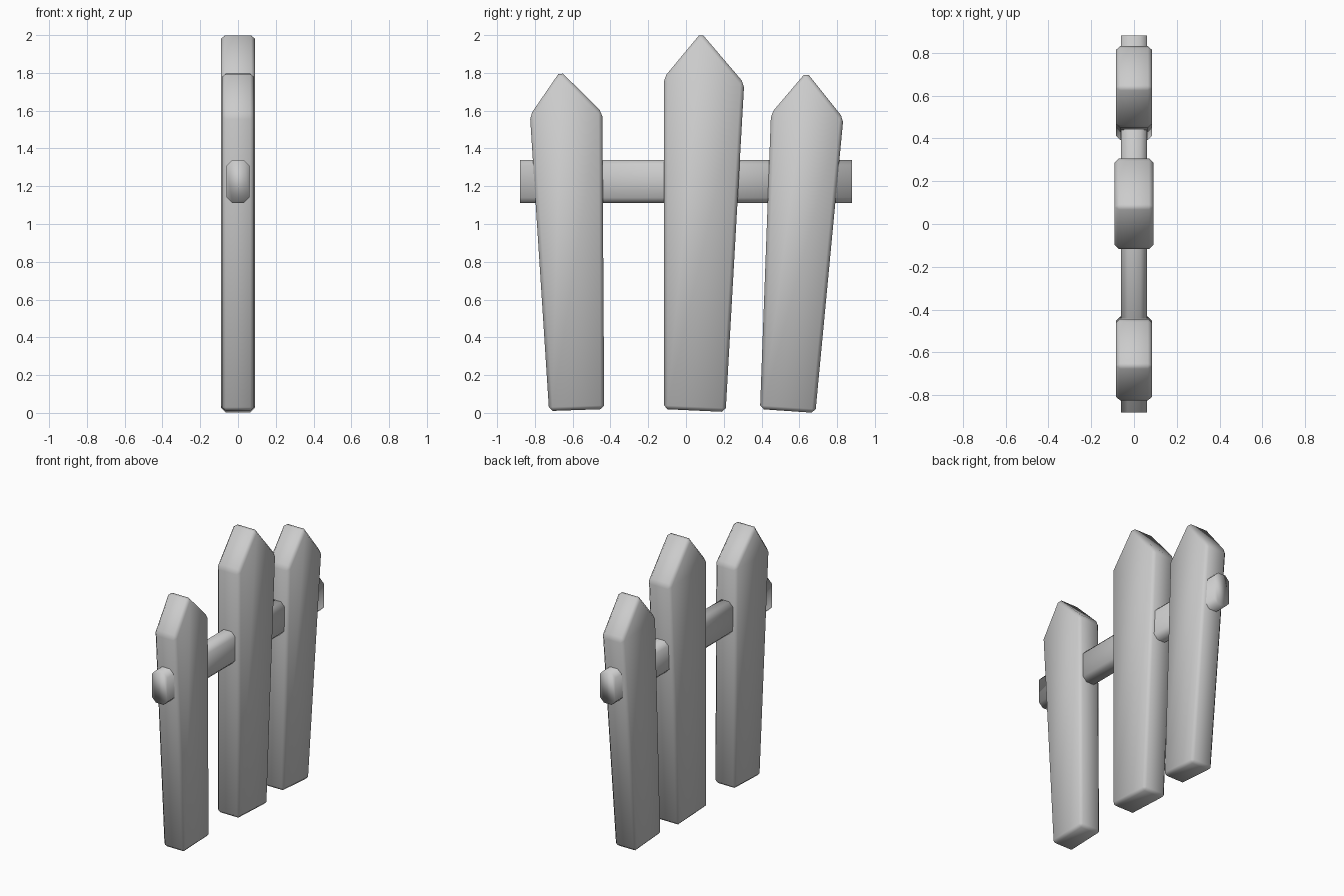
import bpy, bmesh

if "Cube" in bpy.data.objects:
    bpy.data.objects.remove(bpy.data.objects["Cube"])

def slab(name, profile, axis, lo, hi, bevel, keep_caps_sharp=False):
    """Extrude a profile along x (axis 0, profile in y,z) or y (axis 1, profile in x,z)."""
    bm = bmesh.new()
    def point(p, t):
        return (t, p[0], p[1]) if axis == 0 else (p[0], t, p[1])
    a = [bm.verts.new(point(p, lo)) for p in profile]
    b = [bm.verts.new(point(p, hi)) for p in profile]
    bm.faces.new(a)
    bm.faces.new(b[::-1])
    n = len(profile)
    for i in range(n):
        j = (i + 1) % n
        bm.faces.new((a[i], b[i], b[j], a[j]))
    bm.normal_update()
    edges = list(bm.edges)
    if keep_caps_sharp:
        edges = [e for e in edges
                 if abs(e.verts[0].co[axis] - e.verts[1].co[axis]) > 0.01]
    bmesh.ops.bevel(bm, geom=edges, offset=bevel, segments=1,
                    affect='EDGES', clamp_overlap=True)
    bmesh.ops.recalc_face_normals(bm, faces=bm.faces)
    for f in bm.faces:
        f.smooth = True
    mesh = bpy.data.meshes.new(name)
    bm.to_mesh(mesh)
    bm.free()
    obj = bpy.data.objects.new(name, mesh)
    bpy.context.collection.objects.link(obj)
    return obj

# Crooked pickets: outlines in (y, z), half thickness in x
pickets = {
    "picket_left": ([(-0.725, 0.01), (-0.433, 0.02), (-0.443, 1.59),
                     (-0.665, 1.81), (-0.826, 1.575)], 0.085),
    "picket_middle": ([(-0.117, 0.02), (0.21, 0.005), (0.308, 1.745),
                       (0.08, 2.012), (-0.117, 1.775)], 0.09),
    "picket_right": ([(0.392, 0.02), (0.685, 0.0), (0.833, 1.56),
                      (0.637, 1.805), (0.45, 1.585)], 0.085),
}
for name, (outline, half) in pickets.items():
    slab(name, outline, 0, -half, half, 0.02)

# Cross rail running through the pickets, long edges chamfered
slab("cross_rail", [(-0.06, 1.11), (0.06, 1.11), (0.06, 1.34), (-0.06, 1.34)],
     1, -0.88, 0.88, 0.03, keep_caps_sharp=True)
